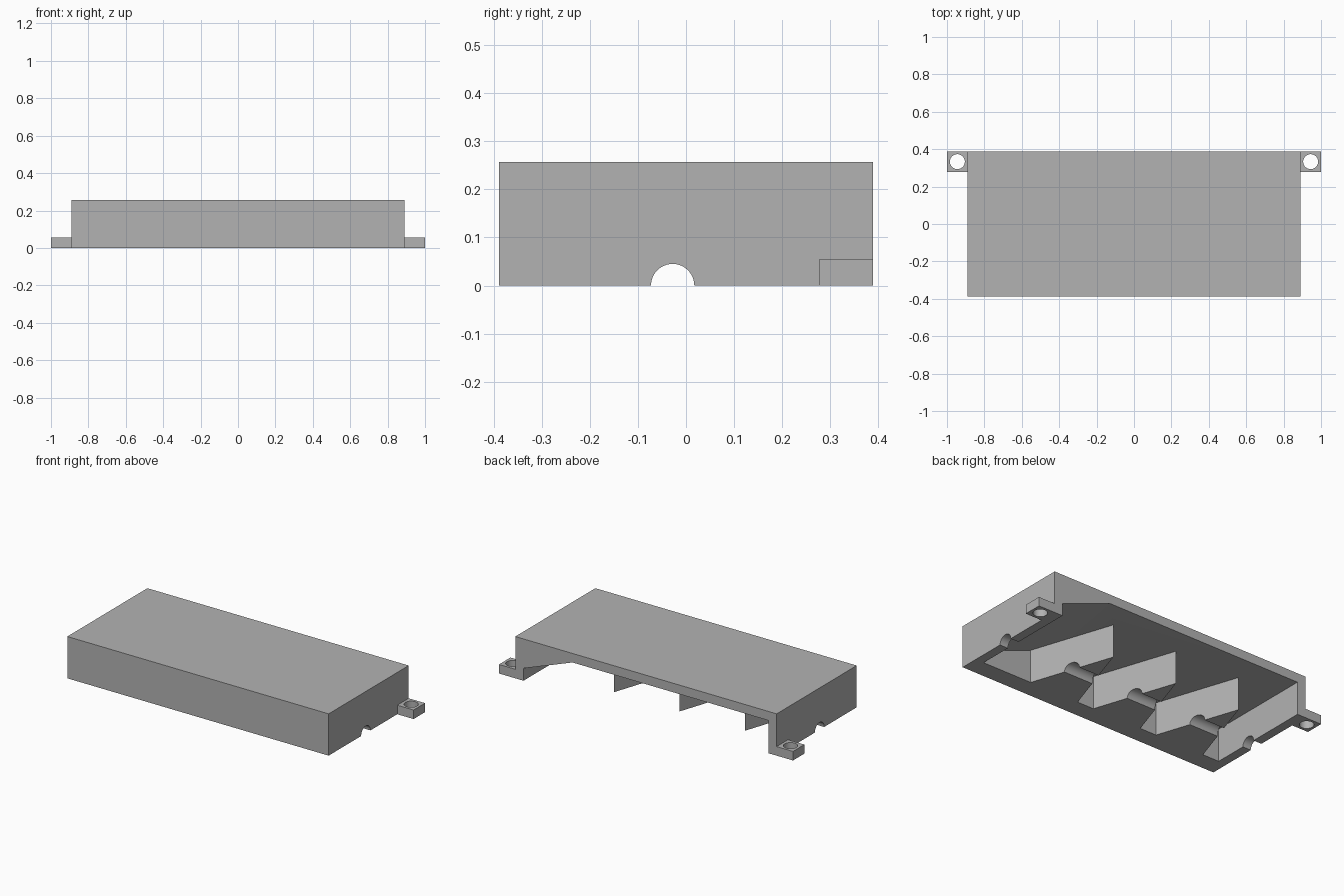
import bpy
import bmesh
from mathutils import Matrix, Vector

if "Cube" in bpy.data.objects:
    bpy.data.objects.remove(bpy.data.objects["Cube"], do_unlink=True)

U = 1 / 9                      # layout module
HALF_X, HALF_Y, HEIGHT = 8 * U, 3.5 * U, 0.257
WALL = U / 2
CEILING = HEIGHT - WALL
FRONT = -HALF_Y + U            # inner face of the thick front wall

grey = bpy.data.materials.new("plain grey")
grey.use_nodes = True
grey.diffuse_color = (0.45, 0.45, 0.45, 1)
grey.node_tree.nodes["Principled BSDF"].inputs["Base Color"].default_value = (0.45, 0.45, 0.45, 1)


def finish(name, bm):
    bmesh.ops.recalc_face_normals(bm, faces=bm.faces)
    mesh = bpy.data.meshes.new(name)
    bm.to_mesh(mesh)
    bm.free()
    mesh.materials.append(grey)
    obj = bpy.data.objects.new(name, mesh)
    bpy.context.collection.objects.link(obj)
    return obj


def prism(name, points, direction):
    """Extrude a closed outline along a direction."""
    bm = bmesh.new()
    face = bm.faces.new([bm.verts.new(p) for p in points])
    new = bmesh.ops.extrude_face_region(bm, geom=[face])["geom"]
    bmesh.ops.translate(bm, vec=Vector(direction),
                        verts=[v for v in new if isinstance(v, bmesh.types.BMVert)])
    return finish(name, bm)


def box(name, x0, x1, y0, y1, z0, z1):
    outline = [(x0, y0, z0), (x1, y0, z0), (x1, y1, z0), (x0, y1, z0)]
    return prism(name, outline, (0, 0, z1 - z0))


def rod(name, radius, length, centre, axis):
    bm = bmesh.new()
    turn = Matrix.Rotation(1.5707963, 4, "Y") if axis == "X" else Matrix()
    bmesh.ops.create_cone(bm, cap_ends=True, segments=48, radius1=radius, radius2=radius,
                          depth=length, matrix=Matrix.Translation(centre) @ turn)
    return finish(name, bm)


def cut(obj, cutter):
    """Subtract the cutter and discard it."""
    mod = obj.modifiers.new("cut", "BOOLEAN")
    mod.operation, mod.solver, mod.object = "DIFFERENCE", "EXACT", cutter
    bpy.context.view_layer.objects.active = obj
    bpy.ops.object.modifier_apply(modifier=mod.name)
    bpy.data.objects.remove(cutter, do_unlink=True)


def smooth(obj):
    bpy.ops.object.select_all(action="DESELECT")
    obj.select_set(True)
    bpy.context.view_layer.objects.active = obj
    bpy.ops.object.shade_smooth_by_angle(angle=0.5)


# Cavity outline: open at the back, three wedge dividers pointing backwards
inner = HALF_X - WALL
outline = [(inner, HALF_Y + U), (inner, FRONT)]
for i in range(3):
    left = 4.5 * U - 4 * U * i
    outline += [(left, FRONT), (left - 1.5 * U, FRONT + 4.5 * U), (left - 3 * U, FRONT)]
outline += [(-inner, FRONT), (-inner, HALF_Y + U)]
cavity = prism("cavity_cutter", [(x, y, -U) for x, y in outline], (0, 0, CEILING + U))

# Sloping ceiling left standing along the left wall
slope_drop = 0.125
z_wall = CEILING - slope_drop
run = inner - 4.5 * U
gusset = [(inner + run, z_wall - slope_drop), (inner + run, CEILING + slope_drop),
          (4.5 * U - run, CEILING + slope_drop)]
cut(cavity, prism("slope_cutter", [(x, -1, z) for x, z in gusset], (0, 2, 0)))

# Housing with the cavity and the cable groove along its underside
housing = box("housing", -HALF_X, HALF_X, -HALF_Y, HALF_Y, 0, HEIGHT)
cut(housing, cavity)
cut(housing, rod("groove_cutter", 0.045, 3, (0, -U / 4, 0), "X"))
smooth(housing)

# Mounting tabs with screw holes
for side, name in ((1, "left_tab"), (-1, "right_tab")):
    x0, x1 = sorted((side * HALF_X, side * (HALF_X + U)))
    tab = box(name, x0, x1, HALF_Y - U, HALF_Y, 0, WALL)
    centre = ((x0 + x1) / 2, HALF_Y - U / 2, 0)
    cut(tab, rod("hole_cutter", 0.04, 1, centre, "Z"))
    smooth(tab)
